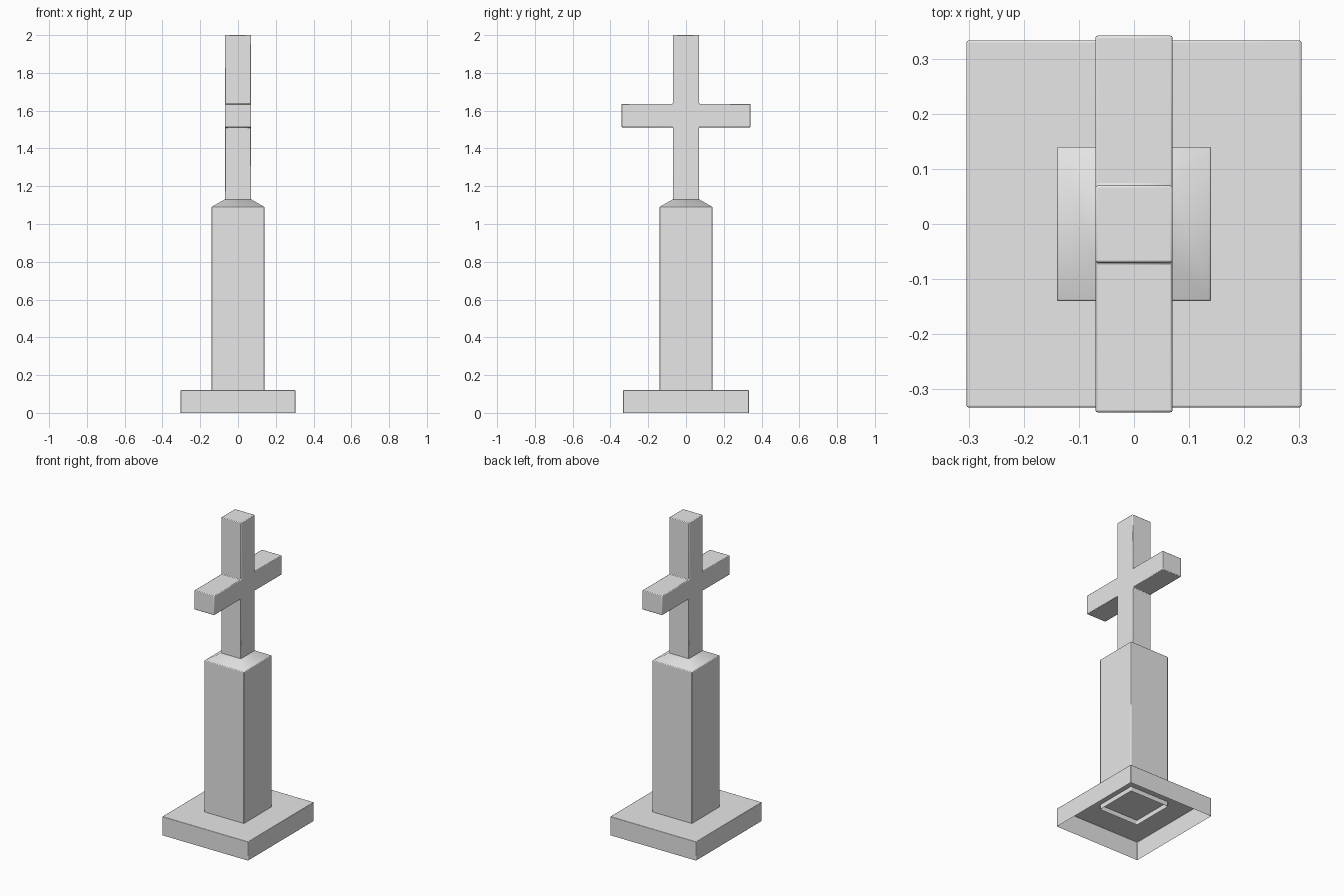
import bpy, bmesh
from math import radians

default = bpy.data.objects.get("Cube")
if default:
    bpy.data.objects.remove(default, do_unlink=True)

stone = bpy.data.materials.new("grey stone")
stone.use_nodes = True
grey = (0.8, 0.8, 0.8, 1)
stone.diffuse_color = grey
stone.node_tree.nodes["Principled BSDF"].inputs["Base Color"].default_value = grey


def loft(name, loops, bevel, cap_start=False):
    """Skin a stack of matching point loops; the last loop is always capped."""
    bm = bmesh.new()
    rings = [[bm.verts.new(p) for p in loop] for loop in loops]
    for low, high in zip(rings, rings[1:]):
        for i in range(len(low)):
            j = (i + 1) % len(low)
            bm.faces.new((low[i], low[j], high[j], high[i]))
    bm.faces.new(rings[-1])
    if cap_start:
        bm.faces.new(rings[0][::-1])
    mesh = bpy.data.meshes.new(name)
    bm.to_mesh(mesh)
    bm.free()
    mesh.materials.append(stone)
    obj = bpy.data.objects.new(name, mesh)
    bpy.context.collection.objects.link(obj)

    # Softly worn edges
    mod = obj.modifiers.new("worn edges", 'BEVEL')
    mod.width = bevel
    mod.segments = 2
    mod.limit_method = 'ANGLE'
    mod.angle_limit = radians(50)
    bpy.ops.object.select_all(action='DESELECT')
    obj.select_set(True)
    bpy.context.view_layer.objects.active = obj
    bpy.ops.object.shade_smooth_by_angle(angle=radians(46))
    return obj


def rectangle(hx, hy, z):
    return [(-hx, -hy, z), (hx, -hy, z), (hx, hy, z), (-hx, hy, z)]


# Plinth: shell open underneath
loft("plinth", [rectangle(0.304, 0.333, 0), rectangle(0.304, 0.333, 0.12)], 0.003)

# Pillar: open-bottomed shaft, poking just below the plinth top, with sloped cap
half = 0.07
loft("pillar", [rectangle(0.14, 0.14, 0.09), rectangle(0.14, 0.14, 1.09),
                rectangle(half, half, 1.13)], 0.003)

# Cross: one mirrored outline in the y-z plane, extruded along x
arm, arm_low, arm_high = 0.342, 1.512, 1.636
right_side = [(half, 1.12), (half, arm_low), (arm, arm_low),
              (arm, arm_high), (half, arm_high), (half, 2.0)]
outline = right_side + [(-y, z) for y, z in reversed(right_side)]
loft("cross", [[(x, y, z) for y, z in outline] for x in (-half, half)],
     0.004, cap_start=True)
